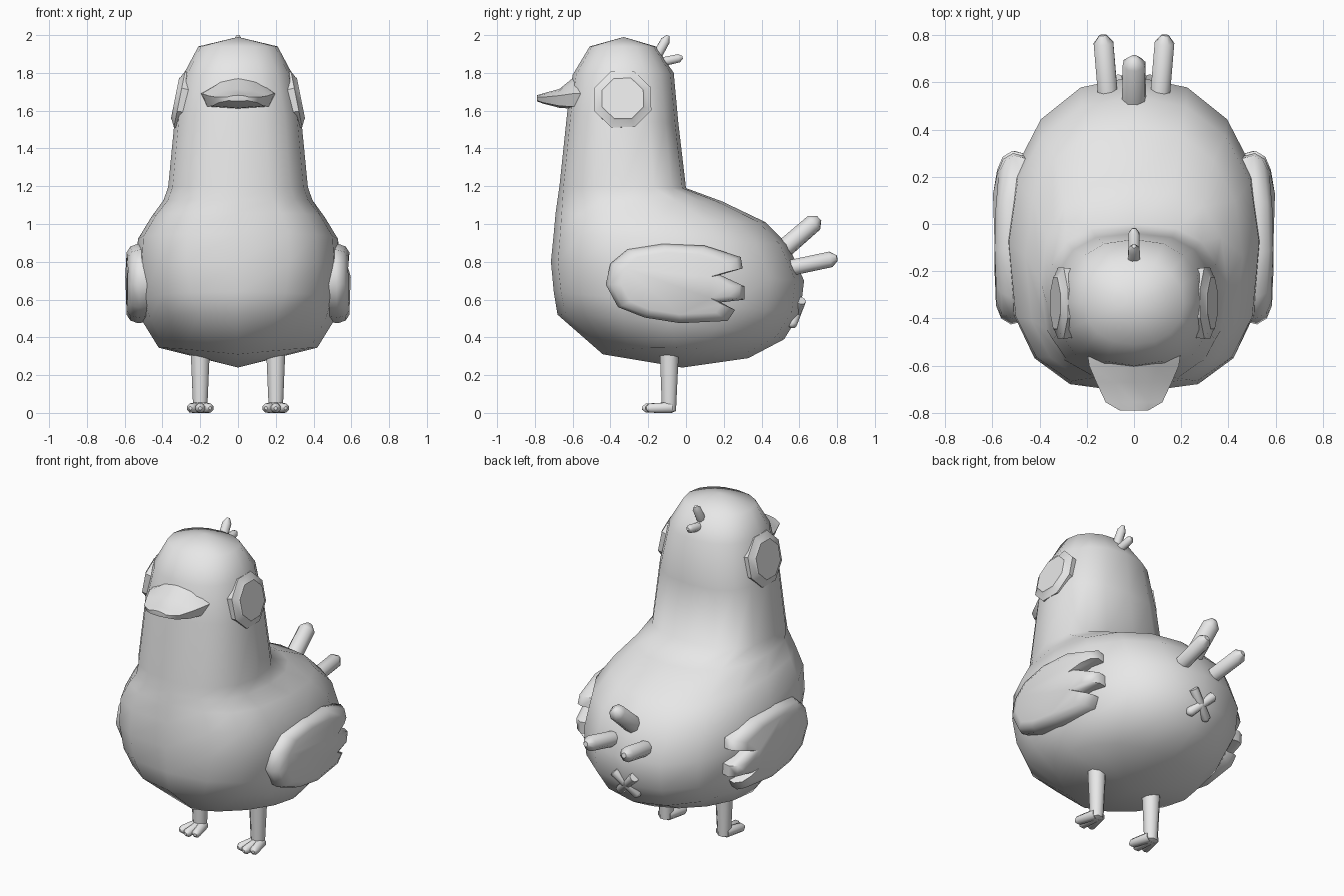
import bpy, bmesh, math
from mathutils import Vector

cube = bpy.data.objects.get("Cube")
if cube:
    bpy.data.objects.remove(cube, do_unlink=True)

grey = bpy.data.materials.new("plain grey")
grey.use_nodes = True
grey.diffuse_color = (0.8, 0.8, 0.8, 1)
grey.node_tree.nodes["Principled BSDF"].inputs["Base Color"].default_value = (0.8, 0.8, 0.8, 1)


def loft(name, rings, angle=50, poles=(None, None)):
    """Skin equal-length rings; close each end with a pole fan or a flat cap."""
    bm = bmesh.new()
    loops = [[bm.verts.new(p) for p in r] for r in rings]
    n = len(loops[0])
    for a, b in zip(loops, loops[1:]):
        for i in range(n):
            j = (i + 1) % n
            bm.faces.new((a[i], a[j], b[j], b[i]))
    for loop, pole in ((loops[0], poles[0]), (loops[-1], poles[1])):
        if pole is None:
            bm.faces.new(loop)
        else:
            v = bm.verts.new(pole)
            for i in range(n):
                bm.faces.new((loop[i], loop[(i + 1) % n], v))
    bmesh.ops.recalc_face_normals(bm, faces=bm.faces)
    mesh = bpy.data.meshes.new(name)
    bm.to_mesh(mesh)
    bm.free()
    mesh.materials.append(grey)
    obj = bpy.data.objects.new(name, mesh)
    bpy.context.collection.objects.link(obj)
    bpy.ops.object.select_all(action='DESELECT')
    obj.select_set(True)
    bpy.context.view_layer.objects.active = obj
    bpy.ops.object.shade_smooth_by_angle(angle=math.radians(angle))
    return obj


def disc_rings(origin, axis, steps, n=8):
    """Circles of (distance, radius) along an axis."""
    origin, axis = Vector(origin), Vector(axis).normalized()
    u = axis.orthogonal().normalized()
    w = axis.cross(u)
    return [[origin + axis * d + r * (u * math.cos(t) + w * math.sin(t))
             for t in (2 * math.pi * (i + 0.5) / n for i in range(n))]
            for d, r in steps]


def peg(name, a, b, r0, r1, tip=0.035):
    """Tapered stick with a blunt pointed end."""
    a, b = Vector(a), Vector(b)
    length = (b - a).length
    return loft(name, disc_rings(a, b - a, [(0, r0), (length - tip, r1), (length, r1 * 0.35)]))


# Body, neck and head: front y, front z, back y, back z, half width,
# front squareness, back squareness, lift of the sides
sections = [
    (-.44, .31, .33, .29, .42, 1.8, 2.0, .045), (-.68, .52, .52, .39, .50, 2.2, 2.1, .02),
    (-.70, .64, .605, .53, .53, 2.6, 2.2, 0), (-.715, .80, .625, .70, .54, 2.8, 2.2, 0),
    (-.70, .95, .54, .89, .53, 2.8, 2.2, 0), (-.69, 1.06, .42, 1.01, .46, 2.7, 2.2, 0),
    (-.68, 1.13, .19, 1.12, .395, 2.5, 2.3, 0), (-.67, 1.20, .00, 1.19, .37, 2.4, 2.7, 0),
    (-.63, 1.58, -.04, 1.53, .335, 2.3, 2.6, 0), (-.60, 1.79, -.065, 1.80, .287, 2.2, 2.3, 0),
    (-.51, 1.94, -.16, 1.94, .21, 2.2, 2.2, 0),
]


def section(yf, zf, yb, zb, w, front, back, lift, n=16):
    ring = []
    for i in range(n):
        t = 2 * math.pi * i / n
        c, s = math.cos(t), math.sin(t)
        power = 2 / (front if s < 0 else back)
        x = math.copysign(abs(c) ** power, c)
        k = math.copysign(abs(s) ** power, s) / 2 + 0.5
        ring.append((w * x, yf + (yb - yf) * k, zf + (zb - zf) * k + lift * abs(x)))
    return ring


loft("body", [section(*s) for s in sections], angle=70,
     poles=((0, -.02, .24), (0, -.33, 1.99)))


# Beak: y, half width, side z, top z, bottom z
def beak_ring(y, w, zs, zt, zb):
    return [(-w, y, zs), (-w * .5, y, zs + (zt - zs) * .7), (0, y, zt),
            (w * .5, y, zs + (zt - zs) * .7), (w, y, zs),
            (w * .85, y, zs + (zb - zs) * .85), (0, y, zb), (-w * .85, y, zs + (zb - zs) * .85)]


loft("beak", [beak_ring(*b) for b in (
    (-.53, .20, 1.69, 1.80, 1.61), (-.60, .19, 1.69, 1.772, 1.61),
    (-.67, .16, 1.68, 1.715, 1.615), (-.755, .12, 1.672, 1.692, 1.637),
    (-.79, .06, 1.672, 1.682, 1.65))])

# Wing outline (y, z) with three feather tips at the back
wing = [(-.425, .68), (-.40, .79), (-.31, .865), (-.12, .895), (.10, .885), (.29, .825),
        (.30, .765), (.18, .73), (.31, .67), (.31, .60), (.185, .585), (.26, .545),
        (.22, .487), (-.03, .475), (-.22, .505), (-.36, .56)]


def wing_ring(side, scale, drop, flat_x=None):
    """Scaled outline lying on a gently domed surface."""
    ring = []
    for y, z in wing:
        y = -.06 + (y + .06) * scale
        z = .685 + (z - .685) * scale
        x = flat_x or .612 - .36 * (y + .07) ** 2 - .8 * (z - .685) ** 2 - drop
        ring.append((side * x, y, z))
    return ring


for side, label in ((1, "left"), (-1, "right")):
    loft(label + "_wing", [wing_ring(side, .95, 0, .44), wing_ring(side, 1, .045),
                           wing_ring(side, .93, .010), wing_ring(side, .78, 0)], angle=60)

    # Eye: sloped rim with a raised flat disc
    loft(label + "_eye", disc_rings((side * .31, -.335, 1.66), (side, 0, .2),
         [(-.06, .155), (0, .163), (.018, .125), (.024, .118)]), angle=25)

    # Leg and three toes
    x = side * .2
    peg(label + "_leg", (x, -.088, .40), (x, -.09, 0), .058, .040, tip=.01)
    for i in (-1, 0, 1):
        peg(f"{label}_toe_{i + 2}", (x + i * .015, -.08, .028),
            (x + i * .052, -.232 + abs(i) * .02, .025), .031, .026, tip=.02)

    # Outer tail feather
    peg(label + "_tail_feather", (side * .105, .48, .752), (side * .132, .80, .82), .045, .045)

    # One bar of the cross under the tail
    peg(label + "_cross_bar", (side * .07, .608, .595), (-side * .07, .555, .458), .028, .028, tip=.015)

# Middle tail feather and head tuft
peg("middle_tail_feather", (0, .48, .835), (0, .705, 1.03), .053, .05)
peg("upper_tuft", (0, -.16, 1.88), (0, -.094, 1.997), .028, .026, tip=.03)
peg("lower_tuft", (0, -.14, 1.855), (0, -.018, 1.882), .026, .024, tip=.02)
